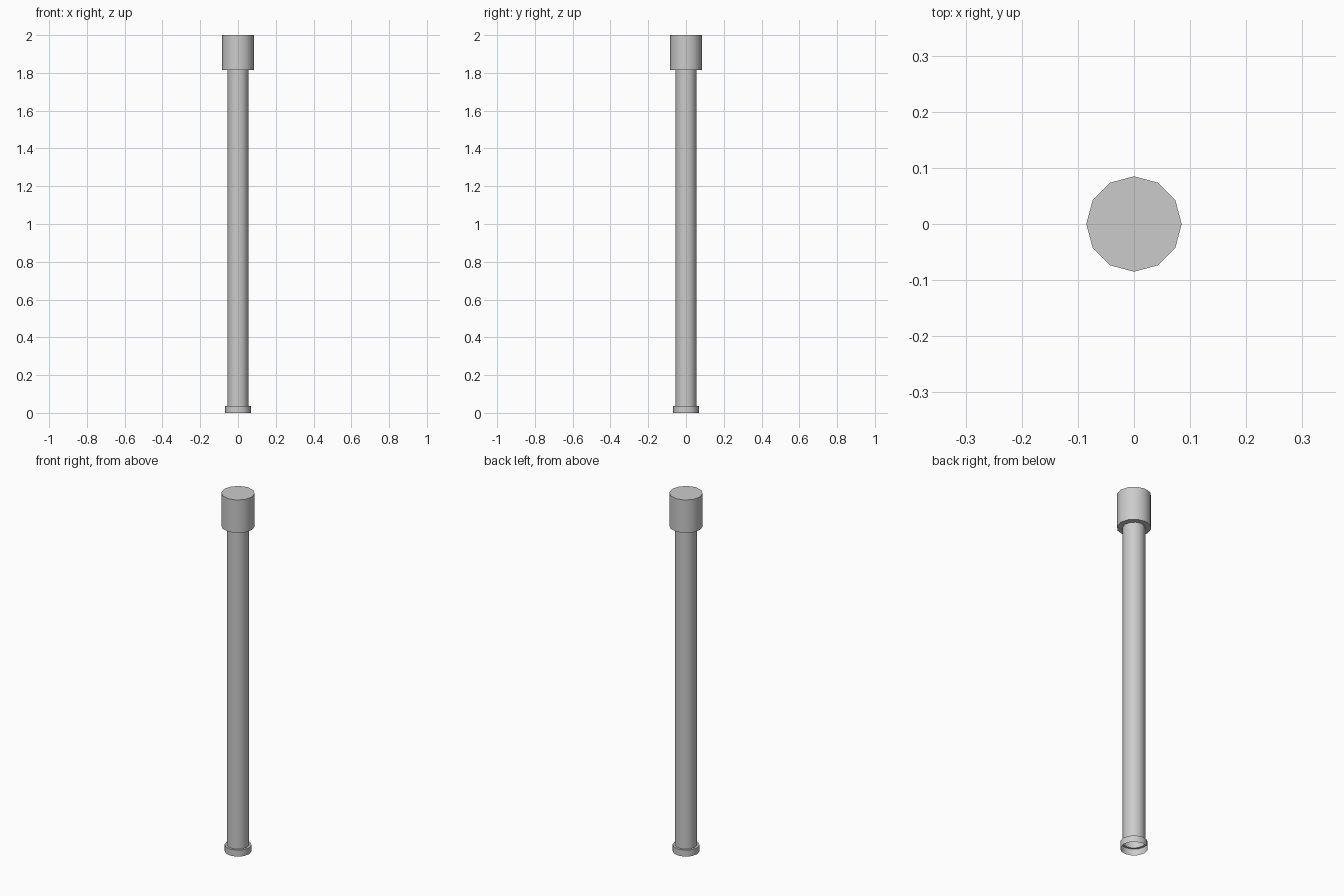
import bpy, bmesh
from math import cos, sin, pi, radians

if "Cube" in bpy.data.objects:
    bpy.data.objects.remove(bpy.data.objects["Cube"])

SIDES = 12


def lathe(name, profile):
    """Revolve (radius, z) points, listed bottom to top; radius 0 closes with a flat cap."""
    bm = bmesh.new()
    rings = []
    for r, z in profile:
        if r == 0:
            bm.faces.new(rings[-1])
            continue
        ring = [bm.verts.new((r * cos(2 * pi * i / SIDES), r * sin(2 * pi * i / SIDES), z))
                for i in range(SIDES)]
        if rings:
            low = rings[-1]
            for i in range(SIDES):
                j = (i + 1) % SIDES
                bm.faces.new((low[i], low[j], ring[j], ring[i]))
        rings.append(ring)
    mesh = bpy.data.meshes.new(name)
    bm.to_mesh(mesh)
    bm.free()
    obj = bpy.data.objects.new(name, mesh)
    bpy.context.collection.objects.link(obj)
    bpy.context.view_layer.objects.active = obj
    obj.select_set(True)
    bpy.ops.object.shade_smooth_by_angle(angle=radians(40))
    obj.select_set(False)
    return obj


# Hollow foot collar, open underneath, with a shoulder up to the shaft
lathe("foot_collar", [(0.068, 0), (0.068, 0.036), (0.056, 0.036)])
# Long tubular shaft
lathe("shaft", [(0.056, 0.036), (0.056, 1.816)])
# Wide head with flat top and underside lip
lathe("head", [(0.056, 1.816), (0.085, 1.816), (0.085, 2.0), (0, 2.0)])
